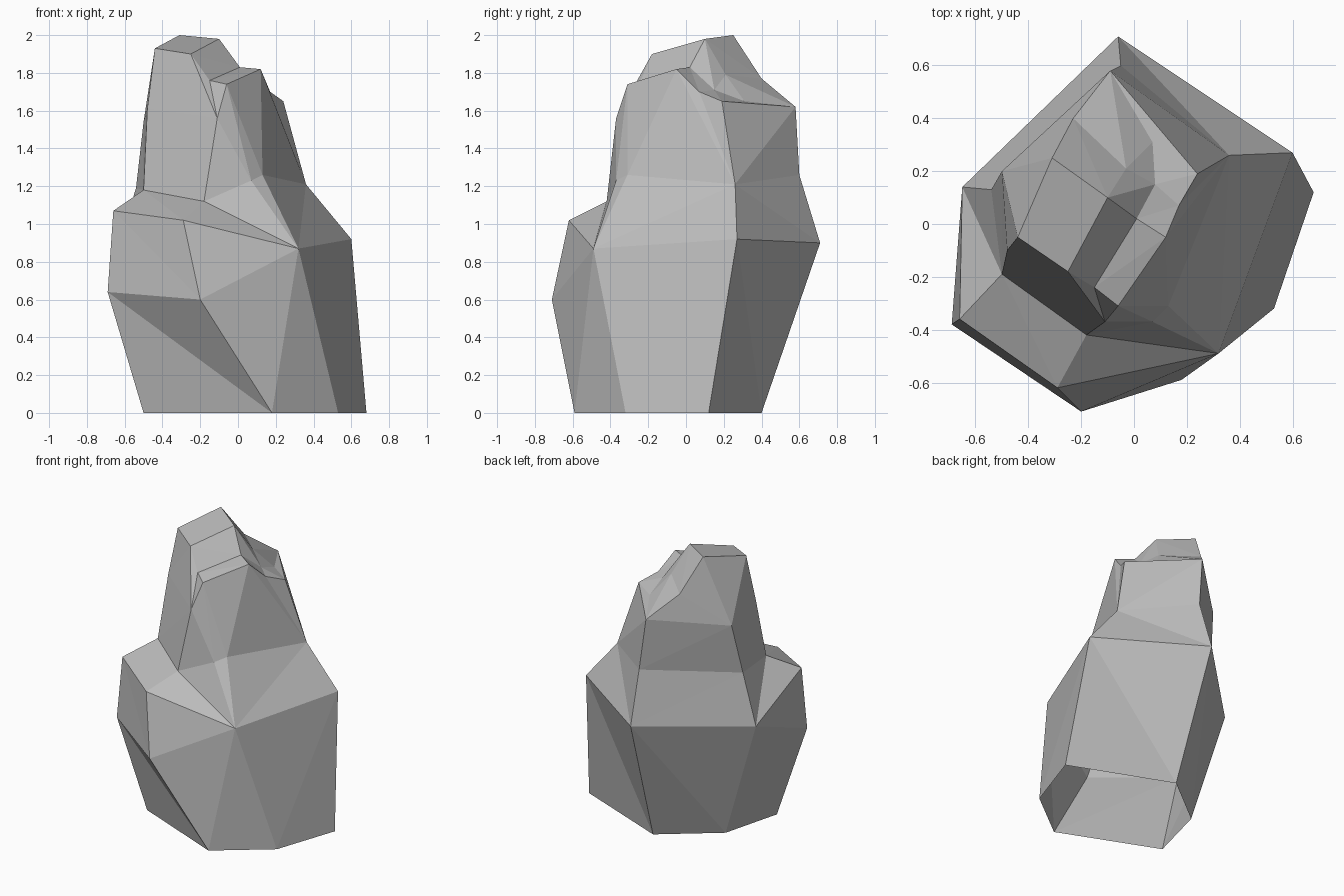
import bpy
import bmesh

old = bpy.data.objects.get("Cube")
if old:
    bpy.data.objects.remove(old, do_unlink=True)

# Stone material
stone = bpy.data.materials.new("grey_stone")
stone.use_nodes = True
colour = (0.5, 0.5, 0.5, 1)
stone.diffuse_color = colour
stone.node_tree.nodes["Principled BSDF"].inputs["Base Color"].default_value = colour

# Corners of each ledge, counter-clockwise from the front
base = dict(foot_front=(.18, -.59, 0), foot_east=(.53, -.32, 0), foot_side=(.68, .12, 0),
            foot_back=(-.02, .4, 0), foot_rear=(-.39, .11, 0), foot_west=(-.5, -.31, 0))
waist = dict(hip_front=(.32, -.49, .87), hip_side=(.6, .27, .92), hip_back=(-.06, .71, .9),
             hip_rear=(-.65, .14, .84), belly_west=(-.69, -.38, .64), belly_front=(-.2, -.71, .6))
shelf = dict(shelf_west=(-.66, -.36, 1.07), shelf_front=(-.29, -.62, 1.02))
neck = dict(neck_front=(-.18, -.42, 1.12), neck_mid=(.07, -.37, 1.23), neck_east=(.13, -.31, 1.26),
            neck_side=(.36, .26, 1.21), neck_back=(-.05, .6, 1.26), neck_rear=(-.54, .13, 1.19),
            neck_west=(-.5, -.19, 1.18))
brow = dict(brow_front=(-.11, -.37, 1.56), brow_lip=(-.06, -.31, 1.74), brow_peak=(.12, -.05, 1.82),
            brow_dip=(.17, .07, 1.7), brow_side=(.24, .19, 1.65), brow_back=(-.09, .58, 1.62),
            brow_rear=(-.5, .2, 1.54), brow_west=(-.48, -.1, 1.61))
crown = dict(step_front=(-.15, -.24, 1.76), step_back=(.01, .02, 1.83), gully_front=(.08, .15, 1.71),
             gully_back=(.07, .31, 1.65), gully_top=(-.03, .21, 1.79), crown_back=(-.23, .4, 1.77),
             top_back=(-.31, .25, 2), top_west=(-.44, -.05, 1.93), top_front=(-.25, -.18, 1.9))
ridge = dict(top_side=(-.1, .1, 1.98))

bm = bmesh.new()
verts = {}
for ledge in (base, waist, shelf, neck, brow, crown, ridge):
    for name, point in ledge.items():
        verts[name] = bm.verts.new(point)


def stitch(lower, upper, steps):
    """Zip two loops together: l advances the lower loop, u the upper one."""
    i = j = 0
    for step in steps:
        a, b = lower[i % len(lower)], upper[j % len(upper)]
        if step == "l":
            i += 1
            corners = (a, lower[i % len(lower)], b)
        else:
            j += 1
            corners = (a, upper[j % len(upper)], b)
        # Loops may share corners, which leaves nothing to fill there
        if len(set(corners)) == len(corners):
            bm.faces.new([verts[c] for c in corners])


shoulder = ["hip_front", "hip_side", "hip_back", "hip_rear", "shelf_west", "shelf_front"]
rim = ["top_front", "top_side", "gully_top", "crown_back", "top_back", "top_west"]
summit = ["top_front", "top_side", "top_back", "top_west"]

# Lower body, open underneath
stitch(list(base), list(waist), "lullululul" "uu")
stitch(list(waist), shoulder, "lululululu" "lu")
# Shelf around the neck
stitch(shoulder, list(neck), "uuulluululluul"[:11] + "ul")
# Upper body
stitch(list(neck), list(brow), "lululuuulu" "lluul")
# Stepped crown and gully
stitch(list(brow), list(crown), "llulululuu" "luululu")
stitch(list(crown), rim, "lululllulu" "lulul")
stitch(rim, summit, "lulllulul"[:4] + "ullulu")
bm.faces.new([verts[c] for c in summit])

# Single faceted rock
mesh = bpy.data.meshes.new("rock")
bm.to_mesh(mesh)
bm.free()
mesh.materials.append(stone)
rock = bpy.data.objects.new("rock", mesh)
bpy.context.collection.objects.link(rock)
